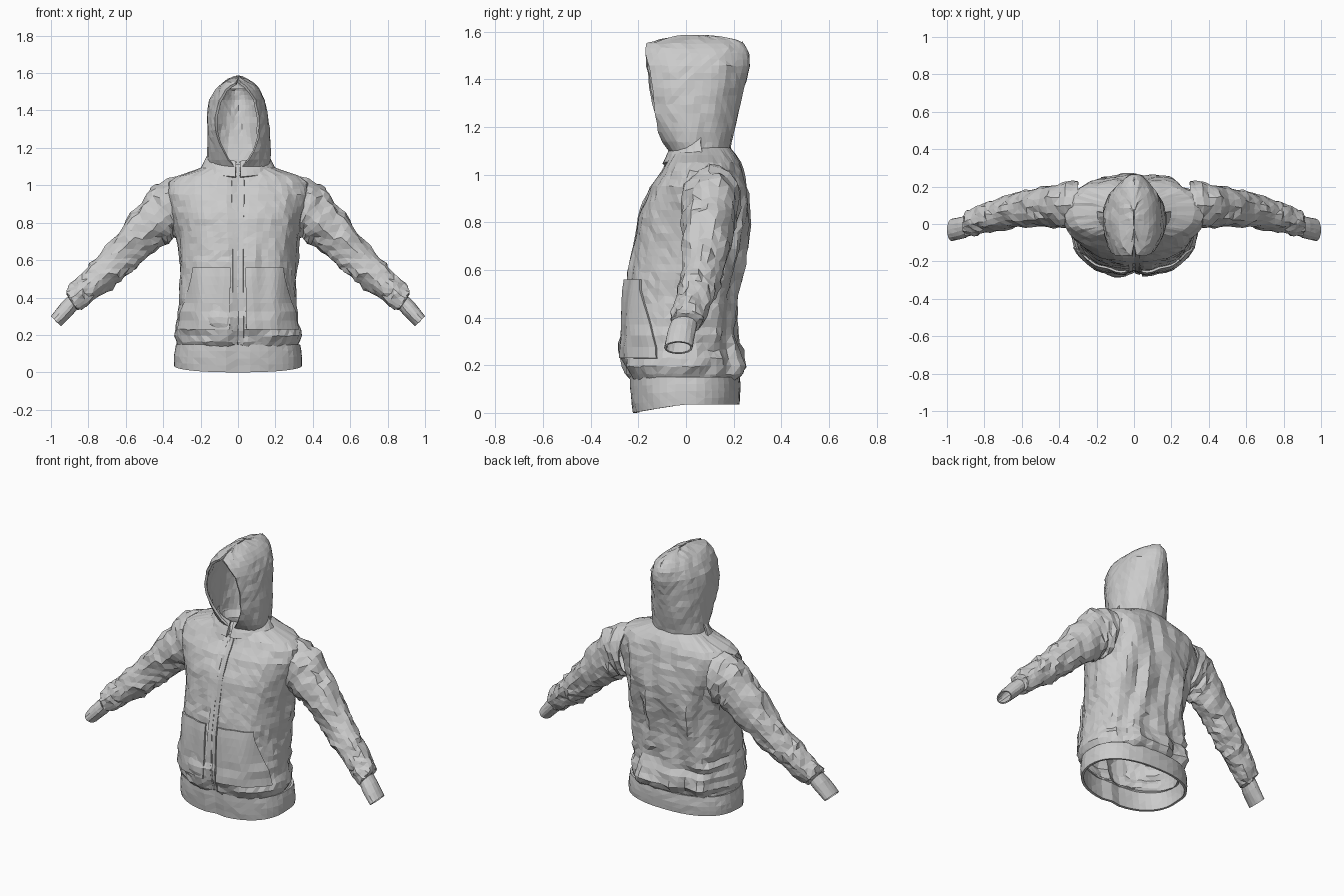
import bpy, bmesh, random
from math import sin, cos, pi, tau, asin, sqrt, exp, copysign
from mathutils import Vector, noise

random.seed(4)
cube = bpy.data.objects.get("Cube")
if cube:
    bpy.data.objects.remove(cube, do_unlink=True)

cloth = bpy.data.materials.new("light_grey_cloth")
cloth.use_nodes = True
grey = (0.6, 0.6, 0.6, 1)
cloth.diffuse_color = grey
cloth.node_tree.nodes["Principled BSDF"].inputs["Base Color"].default_value = grey


def profile(rows, key):
    """Linear lookup in rows whose first entry is the key."""
    key = min(max(key, rows[0][0]), rows[-1][0])
    for low, high in zip(rows, rows[1:]):
        if key <= high[0]:
            t = (key - low[0]) / (high[0] - low[0])
            return [p + (q - p) * t for p, q in zip(low[1:], high[1:])]


def soft(v, power=0.85):
    return copysign(abs(v) ** power, v)


def fold(p, sx, sy, sz):
    return noise.noise(Vector((p[0] * sx, p[1] * sy, p[2] * sz)))


def sheet(name, func, nu, nv, closed=False, thick=0.012, jitter=0.0, mirror=False):
    """Flat-faceted cloth sheet from func(u, v), u and v in 0..1."""
    bm = bmesh.new()
    cols = nu if closed else nu + 1
    grid = []
    for j in range(nv + 1):
        row = []
        for i in range(cols):
            co = Vector(func(i / nu, j / nv))
            if 0 < j < nv:
                co += Vector([random.uniform(-jitter, jitter) for _ in range(3)])
            row.append(bm.verts.new(co))
        grid.append(row)
    for j in range(nv):
        for i in range(nu):
            k = (i + 1) % cols
            bm.faces.new((grid[j][i], grid[j][k], grid[j + 1][k], grid[j + 1][i]))
    bmesh.ops.triangulate(bm, faces=bm.faces, quad_method='SHORT_EDGE')
    bmesh.ops.recalc_face_normals(bm, faces=bm.faces)
    mesh = bpy.data.meshes.new(name)
    bm.to_mesh(mesh)
    bm.free()
    mesh.materials.append(cloth)
    ob = bpy.data.objects.new(name, mesh)
    bpy.context.collection.objects.link(ob)
    if mirror:
        ob.modifiers.new("other_side", 'MIRROR').use_mirror_merge = False
    if thick:
        mod = ob.modifiers.new("thickness", 'SOLIDIFY')
        mod.thickness = thick
        mod.offset = -1
    return ob


# Torso: height, half width, front y, back y
BODY = [(0.13, 0.315, -0.225, 0.20), (0.155, 0.325, -0.25, 0.22),
        (0.19, 0.343, -0.272, 0.238), (0.24, 0.338, -0.275, 0.225),
        (0.30, 0.322, -0.272, 0.213), (0.50, 0.304, -0.258, 0.225),
        (0.70, 0.315, -0.225, 0.262), (0.84, 0.345, -0.20, 0.266),
        (0.95, 0.375, -0.15, 0.25), (1.02, 0.37, -0.10, 0.235),
        (1.06, 0.31, -0.08, 0.222), (1.09, 0.20, -0.065, 0.205),
        (1.115, 0.15, -0.05, 0.185)]


def body_point(a, z, off=0.0):
    w, front, back = profile(BODY, z)
    mid, depth = (front + back) / 2, (back - front) / 2
    nx, ny = soft(sin(a)), -soft(cos(a))
    p = (w * nx, mid + depth * ny, z)
    # long folds down the back, bunched cloth above the hem
    fade = min(1, max(0, (1.08 - z) / 0.2))
    d = (0.038 if ny > 0 else 0.012) * fade * fold(p, 13, 4, 2.5)
    if z < 0.36:
        d += 0.02 * fold(p, 5, 5, 22)
    d += off
    groove = 0.016 * exp(-(p[0] / 0.03) ** 2) if ny < 0 else 0
    return p[0] + nx * d, p[1] + ny * d + groove, z


sheet("torso", lambda u, v: body_point(u * tau, 0.13 + 0.985 * v),
      52, 30, True, 0.012, 0.004)


# Hem band, dipping at the front
def hem_point(u, v):
    a = u * tau
    low = 0.035 - 0.035 * max(0, cos(a))
    z = low + (0.15 - low) * v
    depth = 0.225 + (0.012 * v if cos(a) > 0 else 0)
    swell = 1 + 0.015 * sin(pi * v)
    x = (0.342 - 0.01 * v) * soft(sin(a)) * swell
    y = -depth * soft(cos(a)) * swell
    if cos(a) > 0:
        y += 0.014 * exp(-(x / 0.025) ** 2)
    return x, y, z


sheet("hem_band", hem_point, 44, 4, True, 0.015, 0.002)


# Pockets with slanted outer openings
def pocket_point(u, v):
    z = 0.23 + 0.33 * v
    slant = min(1, max(0, (z - 0.30) / 0.24))
    outer = 1.22 - 0.42 * slant
    return body_point(0.09 + (outer - 0.09) * u, z, 0.011)


sheet("pocket", pocket_point, 9, 7, thick=0.012, mirror=True)

# Zip placket strips beside the centre groove
sheet("zip_strip", lambda u, v: body_point(0.008 + 0.05 * u, 0.15 + 0.92 * v, 0.004),
      1, 26, thick=0.006, mirror=True)

# Sleeve: key, top x, top z, underside x, underside z, centre y, y radius
SLEEVE = [(0.0, 0.30, 1.06, 0.30, 0.74, 0.10, 0.12),
          (0.1, 0.40, 1.035, 0.335, 0.72, 0.10, 0.122),
          (0.22, 0.48, 0.96, 0.385, 0.69, 0.10, 0.11),
          (0.36, 0.58, 0.83, 0.48, 0.62, 0.09, 0.10),
          (0.5, 0.68, 0.705, 0.57, 0.535, 0.075, 0.09),
          (0.64, 0.78, 0.59, 0.67, 0.455, 0.05, 0.083),
          (0.8, 0.87, 0.495, 0.77, 0.385, 0.025, 0.076),
          (0.94, 0.928, 0.43, 0.85, 0.33, 0.0, 0.067),
          (1.0, 0.905, 0.40, 0.865, 0.34, -0.01, 0.05)]
CUFF = [(0.0, 0.91, 0.405, 0.862, 0.335, -0.01, 0.056),
        (0.4, 0.95, 0.365, 0.89, 0.30, -0.02, 0.060),
        (1.0, 1.0, 0.30, 0.947, 0.247, -0.032, 0.060)]


def tube(rows, crease):
    def point(u, v):
        tx, tz, bx, bz, y, r = profile(rows, v)
        c, s = cos(u * tau), sin(u * tau)
        p = ((tx + bx) / 2, y, (tz + bz) / 2)
        wave = 1 + crease * fold((c + v * 3, s, v), 1.5, 1.5, 13)
        return (p[0] + (tx - bx) / 2 * c * wave, y + r * s * wave,
                p[2] + (tz - bz) / 2 * c * wave)
    return point


sheet("sleeve", tube(SLEEVE, 0.17), 18, 26, True, 0.01, 0.006, True)
sheet("cuff", tube(CUFF, 0.0), 16, 3, True, 0.008, 0.002, True)

# Hood: height, half width, front y, back y, opening half width
HOOD = [(1.05, 0.15, -0.085, 0.17, 0.01), (1.10, 0.168, -0.07, 0.185, 0.02),
        (1.15, 0.172, -0.11, 0.19, 0.07), (1.25, 0.172, -0.13, 0.22, 0.112),
        (1.35, 0.168, -0.15, 0.245, 0.122), (1.45, 0.153, -0.16, 0.265, 0.10),
        (1.52, 0.115, -0.168, 0.262, 0.055), (1.555, 0.078, -0.165, 0.235, 0.004),
        (1.575, 0.04, -0.07, 0.19, 0.0), (1.587, 0.004, -0.01, 0.08, 0.0)]


def hood_point(u, v):
    z = 1.05 + 0.537 * (1 - (1 - v) ** 1.5)
    w, front, back, gap = profile(HOOD, z)
    rim = min(gap / w, 0.95)
    depth = (back - front) / (1 + sqrt(1 - rim * rim))
    a = (2 * u - 1) * (pi - asin(rim))
    p = (w * sin(a), back - depth + depth * cos(a), z)
    d = 0.016 * fold(p, 9, 9, 4) * min(1, (1.587 - z) * 8)
    return p[0] + sin(a) * d, p[1] + cos(a) * d, z


sheet("hood", hood_point, 32, 18, False, 0.014, 0.003)

# Gathered tip at the back of the hood crown
sheet("hood_tip", lambda u, v: (0.055 * (1 - v) * cos(u * tau),
                                0.19 + 0.05 * v + 0.045 * (1 - v) * sin(u * tau),
                                1.515 + 0.045 * v), 8, 3, True, 0, 0.004)


# Collar flaps where the hood meets the chest
def collar_point(u, v):
    a = 0.06 + 1.5 * u
    w = 0.165 + 0.045 * (1 - v)
    return (w * sin(a), 0.065 - (0.125 + 0.04 * (1 - v)) * cos(a),
            1.045 + 0.03 * u + 0.085 * v)


sheet("collar", collar_point, 8, 3, False, 0.01, 0.004, True)
